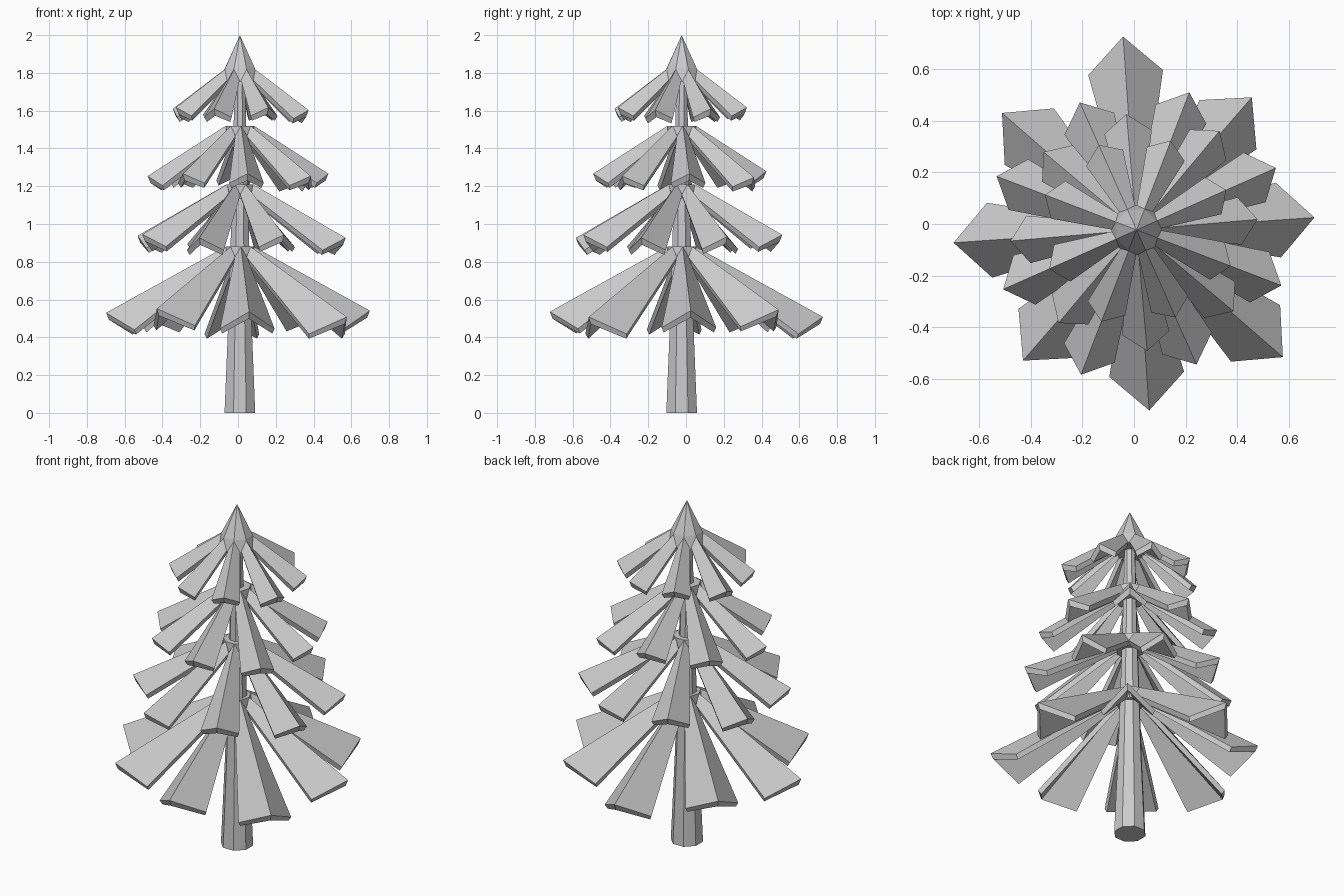
import bpy, bmesh
from math import cos, sin, pi, radians
from mathutils import Matrix, Vector

if "Cube" in bpy.data.objects:
    bpy.data.objects.remove(bpy.data.objects["Cube"])

CENTRE = Vector((0.01, -0.023, 0))


def finish(bm, name):
    bmesh.ops.recalc_face_normals(bm, faces=bm.faces)
    mesh = bpy.data.meshes.new(name)
    bm.to_mesh(mesh)
    bm.free()
    ob = bpy.data.objects.new(name, mesh)
    ob.location = CENTRE
    bpy.context.collection.objects.link(ob)
    return ob


def lathe(name, profile, sides=8, turn=0.0):
    """Faceted solid from (radius, z) rings; a zero radius makes a point."""
    bm = bmesh.new()
    rings = []
    for r, z in profile:
        n = 1 if r == 0 else sides
        rings.append([bm.verts.new((r * cos(turn + 2 * pi * i / sides),
                                    r * sin(turn + 2 * pi * i / sides), z)) for i in range(n)])
    for a, b in zip(rings, rings[1:]):
        for i in range(sides):
            j = (i + 1) % sides
            if len(b) == 1:
                bm.faces.new((a[i], a[j], b[0]))
            else:
                bm.faces.new((a[i], a[j], b[j], b[i]))
    for ring in (rings[0], rings[-1]):
        if len(ring) > 1:
            bm.faces.new(ring)
    return finish(bm, name)


def add_branch(bm, angle, r0, z0, r1, z1, half, back, drop, thick=0.025):
    """Folded, pointed bough: a chevron section swept from trunk to tip."""
    def section(r, z, h, bk, dp):
        pts = [(r - bk, h, z - dp), (r, 0, z), (r - bk, -h, z - dp),
               (r - bk - 0.01, -h + 0.012, z - dp - thick),
               (r - 0.015, 0, z - thick - 0.012),
               (r - bk - 0.01, h - 0.012, z - dp - thick)]
        rot = Matrix.Rotation(angle, 3, 'Z')
        return [bm.verts.new(rot @ Vector(p)) for p in pts]
    a = section(r0, z0, 0.032, 0.0, 0.055)
    b = section(r1, z1, half, back, drop)
    for i in range(6):
        j = (i + 1) % 6
        bm.faces.new((a[i], a[j], b[j], b[i]))
    for s in (a, b):
        bm.faces.new((s[0], s[1], s[4], s[5]))
        bm.faces.new((s[1], s[2], s[3], s[4]))


# Tiers: name, start angle, inner radius, top z, mean reach, tip z,
# half width, corner setback, corner drop, reach of each bough
tiers = [
    ("lower_boughs", 4, 0.075, 0.88, 0.71, 0.53, 0.145, 0.14, 0.09,
     (0.69, 0.68, 0.75, 0.69, 0.71, 0.67, 0.70, 0.75)),
    ("middle_boughs", 24, 0.075, 1.21, 0.575, 0.94, 0.105, 0.09, 0.065,
     (0.59, 0.57, 0.54, 0.58, 0.565, 0.60, 0.57, 0.60)),
    ("upper_boughs", 5, 0.075, 1.52, 0.48, 1.26, 0.092, 0.07, 0.05,
     (0.47, 0.50, 0.45, 0.47, 0.49, 0.47, 0.47, 0.49)),
    ("top_boughs", 24, 0.085, 1.82, 0.38, 1.61, 0.078, 0.055, 0.045,
     (0.38, 0.37, 0.36, 0.38, 0.37, 0.38, 0.37, 0.39)),
]
for name, start, r0, z0, mean, z1, half, back, drop, reach in tiers:
    bm = bmesh.new()
    slope = (z1 - z0) / (mean - r0)
    for i, r in enumerate(reach):
        add_branch(bm, radians(start + 45 * i), r0, z0, r,
                   z0 + slope * (r - r0), half, back, drop)
    finish(bm, name)
    # Hub that closes each tier around the trunk
    if name != "top_boughs":
        lathe(name + "_hub", [(0.077, z0 - 0.075), (0.075, z0)], turn=radians(start))

# Pointed treetop
lathe("treetop", [(0.105, 1.755), (0.085, 1.825), (0, 2.0)], turn=radians(24))

# Tapered trunk
lathe("trunk", [(0.088, 0), (0.066, 0.5), (0.042, 1.25), (0.03, 1.78)], turn=radians(22.5))
